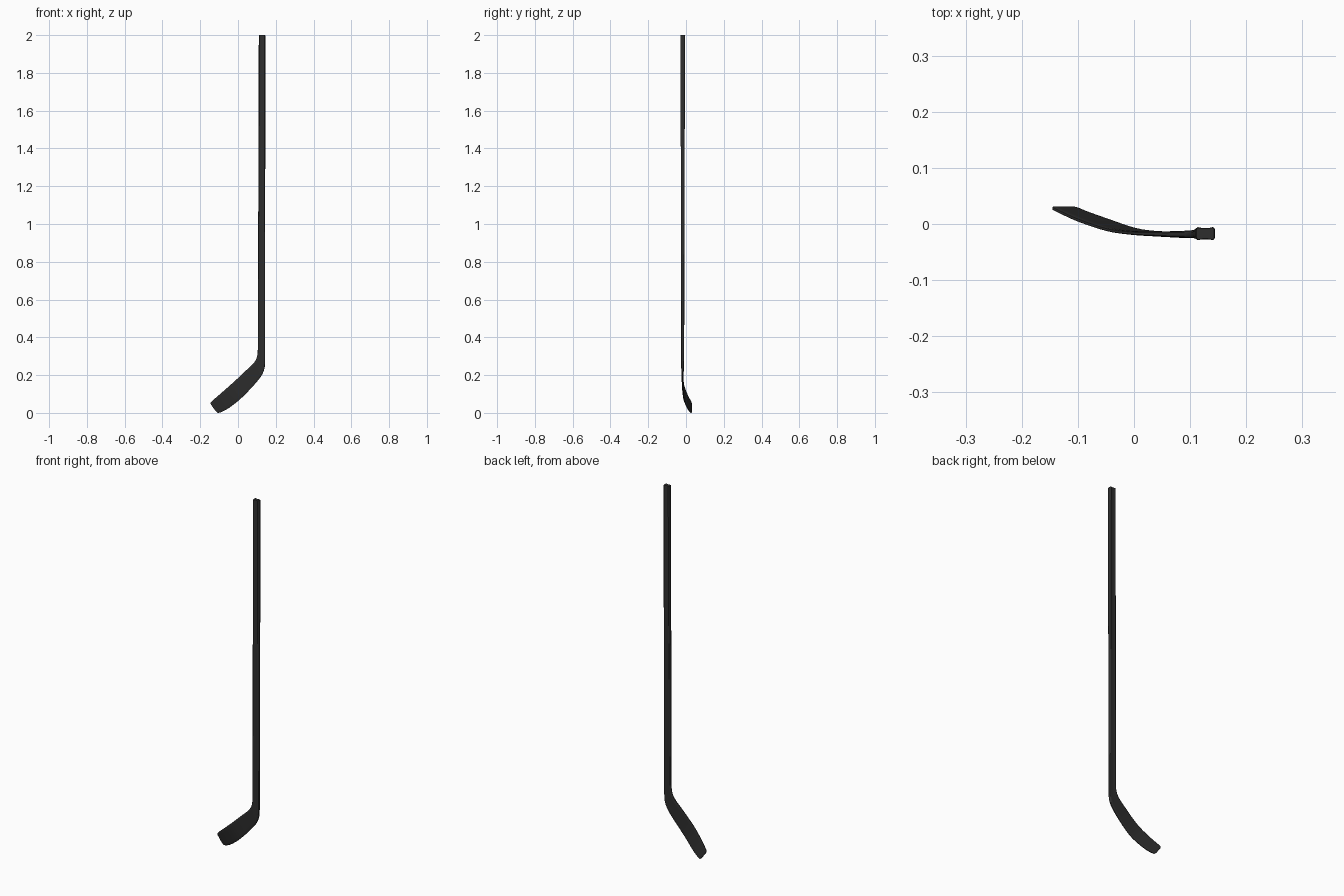
import bpy, bmesh, math

if "Cube" in bpy.data.objects:
    bpy.data.objects.remove(bpy.data.objects["Cube"])

# Single dark material
mat = bpy.data.materials.new("matte black")
mat.diffuse_color = (0.026, 0.026, 0.026, 1)
mat.use_nodes = True
mat.node_tree.nodes["Principled BSDF"].inputs["Base Color"].default_value = mat.diffuse_color

# Stations: upper edge x,z / lower edge x,z / centre y / thickness / concave sides amount
blade = [
    (.1055, .50, .1440, .50, -.0175, .017, 1),
    (.1050, .41, .1440, .39, -.0178, .016, 1),
    (.1045, .33, .1435, .28, -.0180, .015, .8),
    (.0970, .287, .1400, .235, -.0182, .014, .5),
    (.0750, .255, .1230, .195, -.0185, .012, .2),
    (.0340, .217, .0870, .150, -.0177, .009, 0),
    (-.010, .175, .0450, .105, -.0158, .007, 0),
    (-.050, .139, .0040, .066, -.0098, .007, 0),
    (-.098, .097, -.045, .028, .0062, .008, 0),
    (-.126, .073, -.080, .008, .0185, .008, 0),
    (-.142, .058, -.099, .001, .0262, .008, 0),
    (-.1455, .050, -.108, .0005, .0280, .007, 0),
    (-.1420, .042, -.118, .0090, .0282, .004, 0),
]


def catmull(a, b, c, d, t):
    return [.5 * (2 * q + (r - p) * t + (2 * p - 5 * q + 4 * r - s) * t * t
                  + (3 * q - p - 3 * r + s) * t ** 3)
            for p, q, r, s in zip(a, b, c, d)]


# Straight shaft, then the smooth bend and blade
rows = [
    (.1110, 2.0, .1430, 2.0, -.0172, .021, 1),
    (.1100, 1.996, .1445, 1.996, -.0172, .0235, 1),
]
n = len(blade)
for i in range(n - 1):
    a, d = blade[max(i - 1, 0)], blade[min(i + 2, n - 1)]
    rows += [catmull(a, blade[i], blade[i + 1], d, k / 4) for k in range(4)]
rows.append(blade[-1])

# Rounded section with slightly hollow broad sides (u across, v thickness, hollow)
quarter = [(1, 0, 0), (1, .5, 0), (.94, .82, 0), (.78, 1, 0), (.6, 1, .06), (.4, 1, .13)]
half = quarter + [(0, 1, .15)] + [(-u, v, h) for u, v, h in reversed(quarter)]
section = half + [(u, -v, -h) for u, v, h in reversed(half[1:-1])]

bm = bmesh.new()
rings = []
for tx, tz, bx, bz, y, th, hollow in rows:
    ring = []
    for u, v, h in section:
        f = (u + 1) / 2
        ring.append(bm.verts.new((tx + (bx - tx) * f,
                                  y + (v - h * hollow) * th / 2,
                                  max(0, tz + (bz - tz) * f))))
    rings.append(ring)
m = len(section)
for r, s in zip(rings, rings[1:]):
    for j in range(m):
        k = (j + 1) % m
        bm.faces.new((r[j], r[k], s[k], s[j]))
bm.faces.new(rings[0])
bm.faces.new(rings[-1])
bmesh.ops.recalc_face_normals(bm, faces=bm.faces)

me = bpy.data.meshes.new("stick")
bm.to_mesh(me)
bm.free()
me.materials.append(mat)
stick = bpy.data.objects.new("stick_shaft_and_blade", me)
bpy.context.collection.objects.link(stick)
bpy.context.view_layer.objects.active = stick
stick.select_set(True)
bpy.ops.object.shade_smooth_by_angle(angle=math.radians(40))
